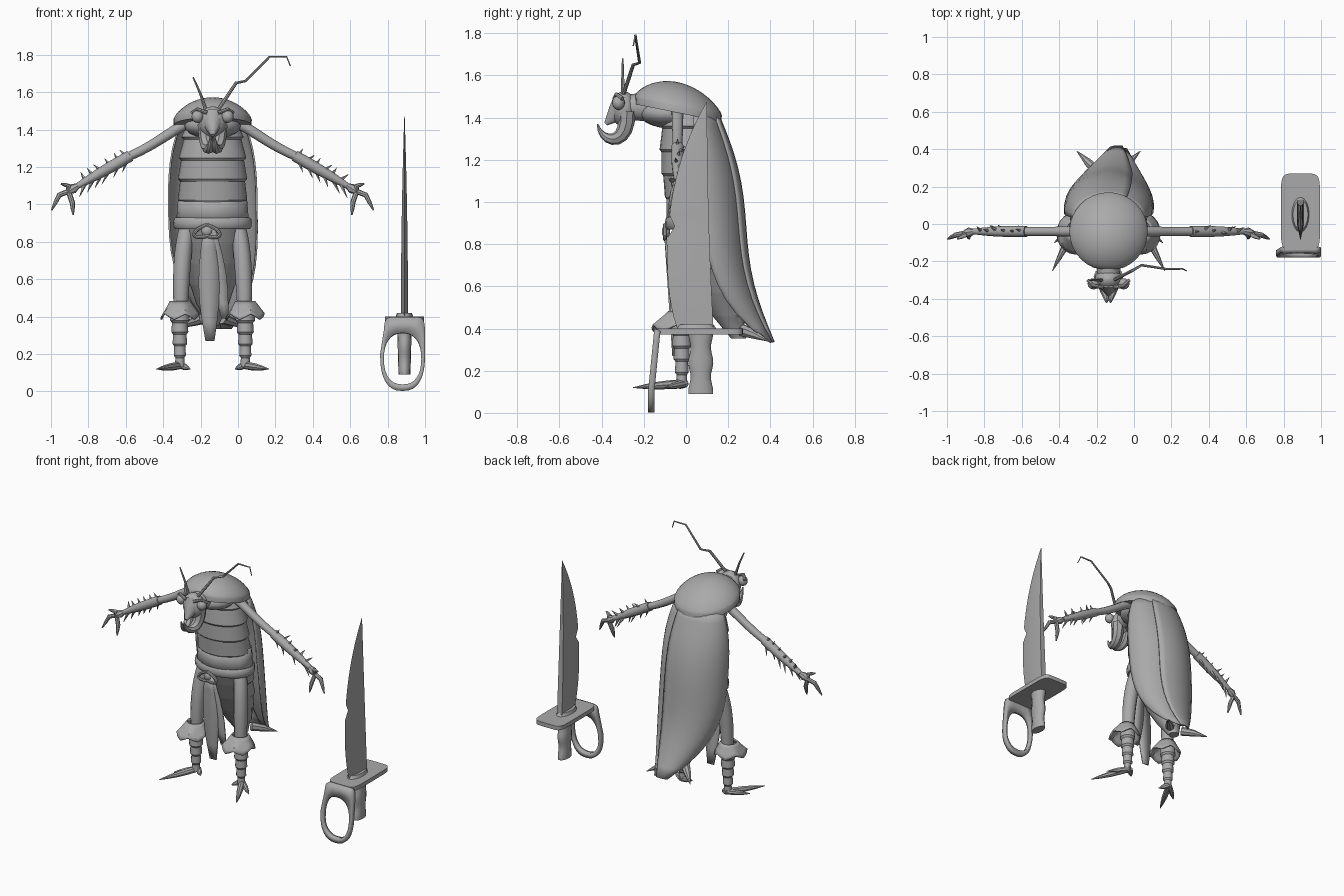
import bpy, bmesh, math, random
from math import sin, cos, pi, tau
from mathutils import Vector
from mathutils.geometry import interpolate_bezier

default_cube = bpy.data.objects.get("Cube")
if default_cube:
    bpy.data.objects.remove(default_cube)
random.seed(4)
CENTRE = -.136  # the insect's own centre line
SIDES = {"left": 1, "right": -1}

grey = bpy.data.materials.new("plain grey")
grey.use_nodes = True
colour = (.4, .4, .4, 1)
grey.diffuse_color = colour
grey.node_tree.nodes["Principled BSDF"].inputs["Base Color"].default_value = colour


def lerp(start, end, t):
    return start + (end - start) * t


def steps(count):
    return [i / count for i in range(count + 1)]


def skin(name, rows, closed=True, thickness=0, loop=False, angle=40):
    """Surface through rows of points; closed wraps each row, loop joins the last row to the first."""
    bm = bmesh.new()
    grid = [[bm.verts.new(point) for point in row] for row in rows]
    width = len(grid[0])
    pairs = list(zip(grid, grid[1:]))
    if loop:
        pairs.append((grid[-1], grid[0]))
    for upper, lower in pairs:
        for i in range(width if closed else width - 1):
            j = (i + 1) % width
            bm.faces.new((upper[i], upper[j], lower[j], lower[i]))
    if closed and not thickness and not loop:
        bm.faces.new(grid[0])
        bm.faces.new(grid[-1])
    bmesh.ops.recalc_face_normals(bm, faces=bm.faces)
    mesh = bpy.data.meshes.new(name)
    bm.to_mesh(mesh)
    bm.free()
    mesh.materials.append(grey)
    mesh.polygons.foreach_set("use_smooth", [True] * len(mesh.polygons))
    mesh.set_sharp_from_angle(angle=math.radians(angle))
    part = bpy.data.objects.new(name, mesh)
    bpy.context.collection.objects.link(part)
    if thickness:
        solid = part.modifiers.new("thickness", "SOLIDIFY")
        solid.thickness = thickness
        solid.offset = 0
    return part


def power(value, exponent):
    return math.copysign(abs(value) ** exponent, value)


def oval(x, y, z, rx, ry, count=24, wave=0, waves=6, square=1):
    """Level ring of points, optionally wavy in height or squared off at the corners."""
    angles = [i * tau / count for i in range(count)]
    return [(x + rx * power(cos(a), square), y + ry * power(sin(a), square), z + wave * cos(waves * a))
            for a in angles]


def tube(name, path, start, end, bulge=0, sides=8):
    """Round limb along a path, tapering from start to end radius."""
    path = [Vector(p) for p in path]
    whole = path[-1] - path[0]
    side = Vector((0, 1, 0)) if abs(whole.y) < .7 * whole.length else Vector((1, 0, 0))
    last = len(path) - 1
    rows = []
    for i, p in enumerate(path):
        along = (path[min(i + 1, last)] - path[max(i - 1, 0)]).normalized()
        u = along.cross(side).normalized()
        v = along.cross(u)
        radius = lerp(start, end, i / last) + bulge * sin(pi * i / last)
        rows.append([p + radius * (u * cos(k * tau / sides) + v * sin(k * tau / sides)) for k in range(sides)])
    return skin(name, rows)


def bend(*points):
    return interpolate_bezier(*[Vector(p) for p in points], 10)


def ball(name, centre, radii):
    x, y, z = centre
    rx, ry, rz = radii
    turns = [lerp(.05, pi - .05, t) for t in steps(10)]
    return skin(name, [oval(x, y, z + rz * cos(a), rx * sin(a), ry * sin(a), 16) for a in turns])


def swell(t):
    """Width profile: full in the upper half, narrowing to the tail."""
    return 1 - .8 * abs(1.7 * t - .7) ** 3


# Abdomen: overlapping segments, each with a wider lower lip
rows = []
plates = steps(10)
for top, bottom in zip(plates, plates[1:]):
    for t, lip in ((top, 0), (bottom, .012)):
        r = .175 * swell(t) + lip
        rows.append(oval(CENTRE, t * t / 4, lerp(1.46, .34, t) + lip, r * (1 - .3 * t ** 4), r * .75))
skin("abdomen", rows, angle=30)

# Scalloped waist wrap, belt and knot
skin("waist_wrap", [oval(CENTRE, .05, lerp(1.04, .9, t), lerp(.178, .19, t), .138, wave=.01 * (1 - t))
                    for t in steps(2)], thickness=.01)
skin("belt", [oval(CENTRE, .05, .9 + .03 * sin(a), .2 + .01 * cos(a), .14 + .01 * cos(a))
              for a in [k * tau / 8 for k in range(8)]], loop=True)
ball("belt_knot", (CENTRE - .03, -.095, .86), (.03, .02, .03))
for side, s in SIDES.items():
    tube(side + "_knot_loop", [(CENTRE - .03 + s * .07 * sin(a), -.1, .86 + .03 * cos(a) - .02 * sin(a))
                               for a in [pi * t for t in steps(8)]], .01, .01)

# Hanging sash ends
for name, x, drift, bottom, width in (("long_sash", -.16, .01, .27, .04), ("short_sash", -.14, .07, .39, .03)):
    rows = []
    for t in steps(6):
        half = width * (.6 + .8 * sin(pi * t))
        middle = x + drift * t
        rows.append([(middle + half * k, lerp(-.1, -.06, t), lerp(.87, bottom, t)) for k in (-1, 0, 1)])
    skin(name, rows, closed=False, thickness=.01)

# Thorax and domed neck shield, tilted down to the back with a flattened front
ball("thorax", (CENTRE, -.08, 1.42), (.15, .14, .07))
rows = []
for t in steps(12):
    a = lerp(.05, 1.8, t)
    f = sin(a)
    height = .115 * power(cos(a), 1.5) if cos(a) > 0 else -.03
    ring = oval(CENTRE, -.04, 1.453 + height, .21 * f, .21 * f, 32)
    rows.append([(x, max(y, -.24), z - (y + .04) / 5) for x, y, z in ring])
skin("neck_shield", rows, angle=50)

# Folded wings: two long curved covers, the right one lapping far over the left
for side, s in SIDES.items():
    lap = -.55 if s < 0 else -.1
    rows = []
    for t in steps(16):
        width = .235 * swell(t)
        front = .04 + t / 10 + .26 * t ** 6
        back = .14 + .27 * t + .03 * sin(tau * t) - s * .006
        middle = CENTRE + .05 * t ** 4
        rows.append([(middle + s * width * sin(a), lerp(front, back, cos(a)), lerp(1.43, .335, t))
                     for a in [lerp(lap, 1.65, k) for k in steps(12)]])
    skin(side + "_wing", rows, closed=False, thickness=.01, angle=60)

# Head with a pointed face
ball("head", (CENTRE, -.295, 1.44), (.075, .06, .085))
tube("face", [(CENTRE, -.29, 1.47), (CENTRE, -.33, 1.42), (CENTRE, -.38, 1.37)], .065, .01, bulge=.01, sides=10)
tube("neck", [(CENTRE, -.28, 1.45), (CENTRE, -.16, 1.45)], .06, .07, sides=12)

# Antennae: one broken short, one long and kinked
tube("right_antenna", [(-.17, -.3, 1.5), (-.2, -.3, 1.59), (-.24, -.3, 1.68)], .01, .004)
tube("left_antenna", [(-.11, -.3, 1.5), (-.01, -.25, 1.65), (.04, -.22, 1.66), (.17, -.24, 1.79),
                      (.26, -.24, 1.79), (.28, -.25, 1.74)], .01, .003)

for side, s in SIDES.items():
    def at(out, y, z):
        return Vector((CENTRE + s * out, y, z))

    # Eye, brow and hooked jaw
    ball(side + "_eye", at(.08, -.32, 1.47), (.032, .03, .034))
    tube(side + "_brow", [at(.03, -.34, 1.49), at(.08, -.33, 1.51), at(.11, -.3, 1.49)], .01, .01)
    tube(side + "_jaw", bend(at(.04, -.28, 1.43), at(.035, -.27, 1.26), at(.01, -.4, 1.27), at(.01, -.42, 1.37)),
         .04, .003, bulge=.008)

    # Arm: slim upper part and spiny forearm
    elbow, wrist = at(.44, -.04, 1.26), at(.72, -.04, 1.1)
    tube(side + "_upper_arm", bend(at(.12, -.04, 1.44), at(.2, -.04, 1.41), at(.3, -.04, 1.32), elbow),
         .03, .024, sides=10)
    tube(side + "_forearm", [elbow.lerp(wrist, t) for t in steps(5)], .03, .016, bulge=.006, sides=10)
    along = (wrist - elbow).normalized()
    for t in steps(5):
        for up in (-1, 1):
            root = elbow.lerp(wrist, lerp(.05, .85, t))
            spread = Vector((0, random.uniform(-.4, .6), up))
            tube(side + "_arm_spine", [root, root + along * random.uniform(.03, .06) + spread * .065],
                 .015, .001, sides=5)

    # Hand: thumb and two long fingers
    palm = at(.77, -.05, 1.07)
    tube(side + "_palm", [wrist, wrist.lerp(palm, .5), palm], .015, .018, bulge=.01)
    for knuckle, tip in (((.77, 1.1), (.81, 1.11)), ((.82, 1.05), (.86, .97)), ((.75, 1.01), (.745, .945))):
        joint = at(knuckle[0], -.06, knuckle[1])
        end = at(tip[0], -.08, tip[1])
        tube(side + "_finger", [palm, joint, joint.lerp(end, .5), end], .014, .004, bulge=.004)

    # Leg: thigh, flared knee cuff and ringed shin
    tube(side + "_thigh", bend(at(.13, .03, .9), at(.16, 0, .8), at(.17, -.02, .6), at(.17, -.02, .44)),
         .04, .038, bulge=.007, sides=12)
    knee = at(.175, -.03, .48)
    skin(side + "_knee_cuff", [oval(knee.x, knee.y - .02 * t, knee.z - .08 * t, lerp(.05, .1, t), lerp(.05, .11, t),
                                    20, wave=.015 * t, waves=5) for t in steps(4)], thickness=.01)
    rows = []
    for t in steps(4):
        for drop, flare in ((0, .92), (.05, 1)):
            r = lerp(.052, .026, t) * flare
            rows.append(oval(knee.x, -.02, lerp(.43, .18, t) - drop, r, r, 12))
    skin(side + "_shin", rows, angle=30)

    # Foot: long claw pointing forward and out, with a toe and a heel spur
    ankle = at(.17, 0, .14)
    for name, tip, radius in (("foot", at(.3, -.25, .12), .02), ("toe", at(.29, -.1, .12), .016),
                              ("heel", at(.12, -.05, .12), .016)):
        tube(side + "_" + name, [ankle.lerp(tip, t) for t in steps(4)], radius, .002, bulge=.008)

    # Tail spike
    tube(side + "_tail_spike", [at(.05, .27, .39), at(.11, .33, .37), at(.17, .39, .34)], .03, .002, bulge=.006)

# Sword blade: straight spine, curved edge with a nick, tapering to the tip
SWORD = .89
rows = []
for i, t in enumerate(steps(20)):
    spine = .1 + .03 * (1 - t) ** 2
    width = .21 * (1 - t ** 3) - .04 * (1 - t) ** 8 + .002
    edge = spine - width + (.03 if i == 9 else 0)
    half = .018 * (1 - t * t) + .001
    ridge = lerp(edge, spine, .4)
    rows.append([(SWORD + x * half, y, lerp(.4, 1.475, t))
                 for x, y in ((0, edge), (1, ridge), (1, spine), (-1, spine), (-1, ridge))])
skin("sword_blade", rows, angle=20)
skin("blade_collar", [oval(SWORD, .05, lerp(.39, .42, t), lerp(.05, .04, t), .1 - .02 * t, 16) for t in steps(2)])

# Guard plate and the knuckle bow hanging from its front, square above and rounded below
skin("sword_guard", [oval(SWORD, .065, z, .105, .205, 32, square=.3) for z in (.372, .4)])
square_top = oval(.89, .2, 0, .11, .197, 32, square=.25)[:16]
round_base = oval(.88, .2, 0, .12, .197, 32, square=.8)[16:]
hole = oval(.88, .175, 0, .1, .137, 32, square=.85)
skin("knuckle_bow", [[(x, -.165 + .1 * max(0, z - .1), z) for x, z, _ in ring]
                     for ring in (square_top + round_base, hole)], thickness=.03)

# Wavy grip
skin("sword_grip", [oval(SWORD, .07, lerp(.38, .09, t), lerp(.04, .032, t), .055 + .006 * cos(t * 13), 14)
                    for t in steps(12)])
